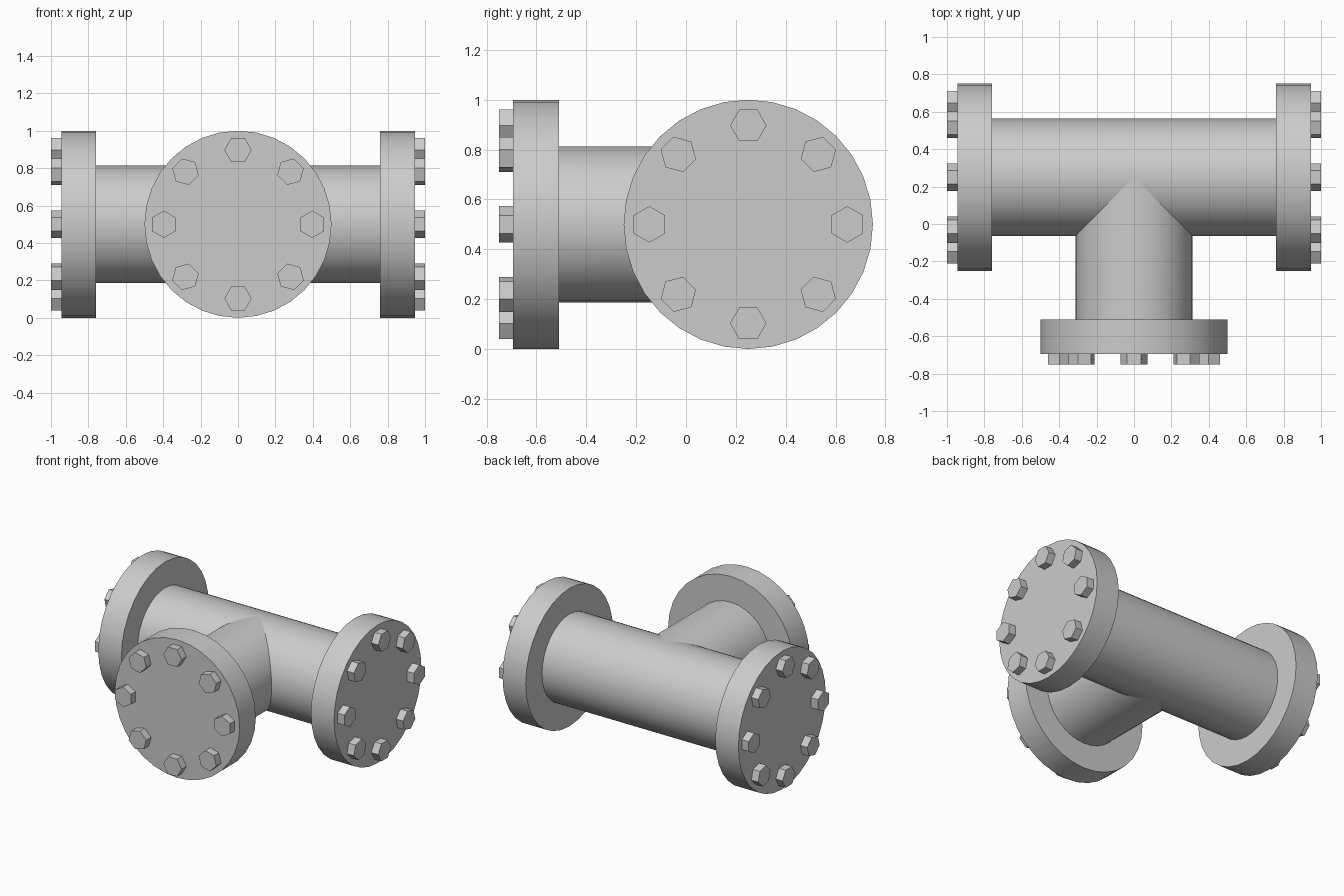
import bpy, bmesh, math
from mathutils import Matrix, Vector

cube = bpy.data.objects.get("Cube")
if cube:
    bpy.data.objects.remove(cube)

CENTRE = Vector((0, 0.25, 0.5))
UP = Vector((0, 0, 1))
SIDES = 32
PIPE_R, FLANGE_R, BOLT_R, BOLT_RING = 0.313, 0.5, 0.073, 0.397
FLANGE_IN, FLANGE_OUT, BOLT_OUT = 0.76, 0.945, 1.0

steel = bpy.data.materials.new("grey_steel")
steel.use_nodes = True
steel.diffuse_color = (0.6, 0.6, 0.6, 1)
steel.node_tree.nodes["Principled BSDF"].inputs["Base Color"].default_value = (0.6, 0.6, 0.6, 1)


def frame(out):
    """Local z runs along the outward direction, local y stays up."""
    rot = Matrix((UP.cross(out), UP, out)).transposed()
    return Matrix.Translation(CENTRE) @ rot.to_4x4()


def prism(bm, sides, radius, low, high, spot=(0, 0), turn=0.0, caps=True):
    """Prism along local z; low may be a function of the local x offset."""
    bottom, top = [], []
    for i in range(sides):
        a = turn + math.tau * i / sides
        x, y = spot[0] + radius * math.cos(a), spot[1] + radius * math.sin(a)
        bottom.append(bm.verts.new((x, y, low(x) if callable(low) else low)))
        top.append(bm.verts.new((x, y, high)))
    for i in range(sides):
        j = (i + 1) % sides
        bm.faces.new((bottom[i], bottom[j], top[j], top[i]))
    if caps:
        bm.faces.new(top)
        bm.faces.new(bottom[::-1])


def finish(name, bm, matrix, smooth=True):
    bm.transform(matrix)
    mesh = bpy.data.meshes.new(name)
    bm.to_mesh(mesh)
    bm.free()
    mesh.materials.append(steel)
    obj = bpy.data.objects.new(name, mesh)
    bpy.context.collection.objects.link(obj)
    if smooth:
        bpy.ops.object.select_all(action='DESELECT')
        obj.select_set(True)
        bpy.context.view_layer.objects.active = obj
        bpy.ops.object.shade_smooth_by_angle(angle=math.radians(30))


directions = {
    "left": Vector((1, 0, 0)),
    "right": Vector((-1, 0, 0)),
    "front": Vector((0, -1, 0)),
}

# Straight main pipe
bm = bmesh.new()
prism(bm, SIDES, PIPE_R, -FLANGE_IN, FLANGE_IN, caps=False)
finish("main_pipe", bm, frame(directions["left"]))

# Branch pipe, mitred where it meets the main pipe
bm = bmesh.new()
prism(bm, SIDES, PIPE_R, abs, FLANGE_IN, caps=False)
finish("branch_pipe", bm, frame(directions["front"]))

# Flange and ring of hexagonal bolts on each end
for side, out in directions.items():
    bm = bmesh.new()
    prism(bm, SIDES, FLANGE_R, FLANGE_IN, FLANGE_OUT)
    finish(side + "_flange", bm, frame(out))

    bm = bmesh.new()
    for k in range(8):
        a = math.tau * k / 8
        spot = (BOLT_RING * math.cos(a), BOLT_RING * math.sin(a))
        prism(bm, 6, BOLT_R, FLANGE_OUT, BOLT_OUT, spot, a + math.pi / 2)
    finish(side + "_bolts", bm, frame(out), smooth=False)
